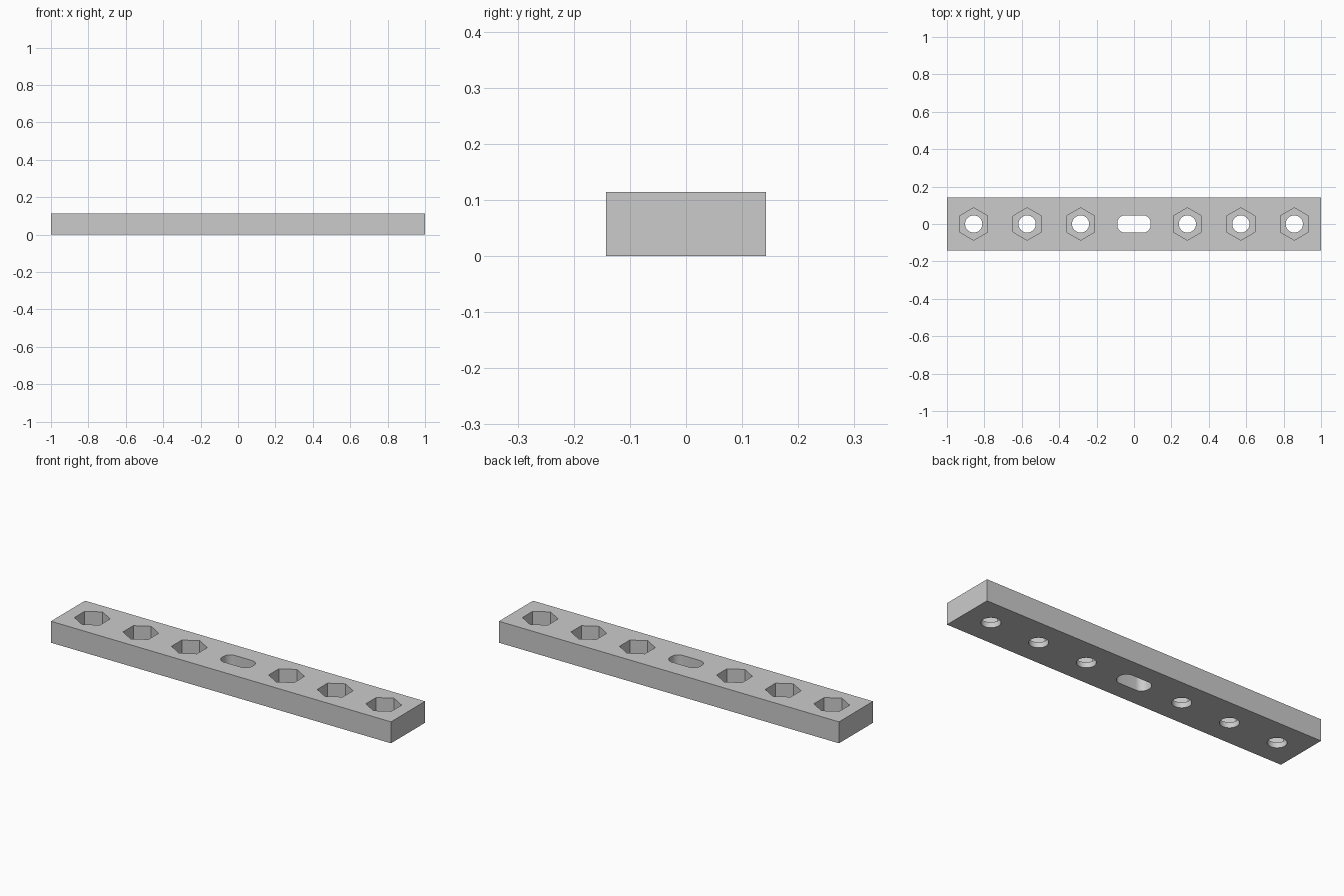
import bpy, bmesh
from math import pi, cos, sin

if "Cube" in bpy.data.objects:
    bpy.data.objects.remove(bpy.data.objects["Cube"])

LENGTH, WIDTH, HEIGHT = 2.0, 0.286, 0.114
PITCH = LENGTH / 7
HOLE_R, HEX_R, FLOOR = 0.046, 0.0865, 0.029


def prism(bm, pts, z0, z1):
    """Closed prism from a counter-clockwise outline."""
    low = [bm.verts.new((x, y, z0)) for x, y in pts]
    high = [bm.verts.new((x, y, z1)) for x, y in pts]
    bm.faces.new(low[::-1])
    bm.faces.new(high)
    n = len(pts)
    for i in range(n):
        j = (i + 1) % n
        bm.faces.new((low[i], low[j], high[j], high[i]))


def ring(cx, r, n, start=0.0):
    return [(cx + r * cos(start + 2 * pi * i / n), r * sin(start + 2 * pi * i / n))
            for i in range(n)]


def rounded_rect(hx, hy, r, n=10):
    pts = []
    for k, (sx, sy) in enumerate(((1, 1), (-1, 1), (-1, -1), (1, -1))):
        for i in range(n + 1):
            a = (k + i / n) * pi / 2
            pts.append((sx * (hx - r) + r * cos(a), sy * (hy - r) + r * sin(a)))
    return pts


def make(name, prisms):
    bm = bmesh.new()
    for p in prisms:
        prism(bm, *p)
    me = bpy.data.meshes.new(name)
    bm.to_mesh(me)
    bm.free()
    ob = bpy.data.objects.new(name, me)
    bpy.context.collection.objects.link(ob)
    return ob


# Bar body
hx, hy = LENGTH / 2, WIDTH / 2
bar = make("bar", [([(-hx, -hy), (hx, -hy), (hx, hy), (-hx, hy)], 0, HEIGHT)])

# Cutters: nut pockets, screw holes and the centre slot
centres = [i * PITCH for i in (-3, -2, -1, 1, 2, 3)]
pockets = make("nut_pocket_cutter",
               [(ring(c, HEX_R, 6, pi / 2), FLOOR, HEIGHT + 0.05) for c in centres])
holes = make("hole_cutter",
             [(ring(c, HOLE_R, 40), -0.05, HEIGHT + 0.05) for c in centres]
             + [(rounded_rect(0.089, 0.046, 0.04), -0.05, HEIGHT + 0.05)])

bpy.context.view_layer.objects.active = bar
bar.select_set(True)
for cutter in (pockets, holes):
    cutter.hide_render = True
    mod = bar.modifiers.new(cutter.name, 'BOOLEAN')
    mod.operation = 'DIFFERENCE'
    mod.solver = 'EXACT'
    mod.object = cutter
    bpy.ops.object.modifier_apply(modifier=mod.name)
    bpy.data.objects.remove(cutter)

# Smooth hole walls, crisp edges
bpy.ops.object.select_all(action='DESELECT')
bar.select_set(True)
bpy.ops.object.shade_smooth_by_angle(angle=pi / 6)
